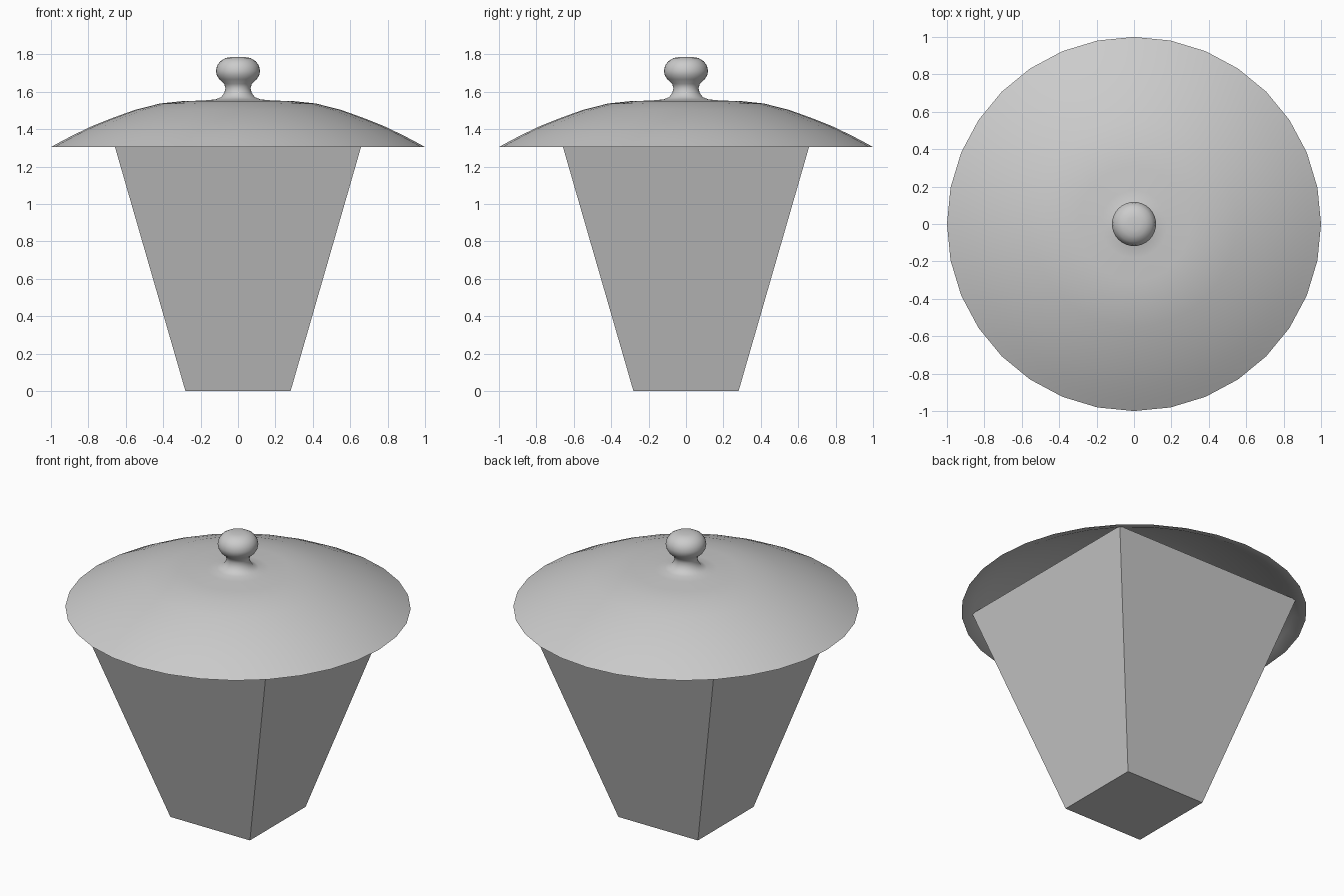
import bpy, bmesh
from math import radians
from mathutils import Matrix, Vector

cube = bpy.data.objects.get("Cube")
if cube:
    bpy.data.objects.remove(cube, do_unlink=True)

# One plain grey throughout
grey = bpy.data.materials.new("plain_grey")
grey.use_nodes = True
COLOUR = (0.6, 0.6, 0.6, 1)
grey.diffuse_color = COLOUR
grey.node_tree.nodes["Principled BSDF"].inputs["Base Color"].default_value = COLOUR


def finish(name, bm, angle):
    """Turn a bmesh into a named object with smooth shading below the angle."""
    bmesh.ops.recalc_face_normals(bm, faces=bm.faces)
    mesh = bpy.data.meshes.new(name)
    bm.to_mesh(mesh)
    bm.free()
    mesh.materials.append(grey)
    obj = bpy.data.objects.new(name, mesh)
    bpy.context.collection.objects.link(obj)
    bpy.ops.object.select_all(action="DESELECT")
    obj.select_set(True)
    bpy.context.view_layer.objects.active = obj
    bpy.ops.object.shade_smooth_by_angle(angle=radians(angle))
    return obj


def lathe(name, profile, sides=32):
    """Spin a (radius, height) profile around the z axis."""
    bm = bmesh.new()
    verts = [bm.verts.new((r, 0, z)) for r, z in profile]
    edges = [bm.edges.new(pair) for pair in zip(verts, verts[1:])]
    bmesh.ops.spin(bm, geom=verts + edges, cent=(0, 0, 0), axis=(0, 0, 1),
                   angle=radians(360), steps=sides, use_duplicate=False)
    bmesh.ops.remove_doubles(bm, verts=bm.verts, dist=0.0005)
    return finish(name, bm, 60)


# Tapered square body, its top tucked just under the lid
BASE, TOP, HEIGHT = 0.281, 0.665, 1.33
bm = bmesh.new()
bmesh.ops.create_cube(bm, size=2, matrix=Matrix.Translation((0, 0, 1)))
for v in bm.verts:
    half = TOP if v.co.z > 1 else BASE
    v.co = Vector((v.co.x * half, v.co.y * half, v.co.z * HEIGHT / 2))
finish("tapered_body", bm, 30)

# Thin domed lid: hollow underside, rim, then the outer dome
dome = [(1, 1.305), (0.94, 1.338), (0.87, 1.374), (0.78, 1.417), (0.68, 1.457),
        (0.55, 1.504), (0.415, 1.538), (0.3, 1.55)]
inside = [(r - 0.012, max(z - 0.01, 1.305)) for r, z in dome]
flare = [(0.18, 1.554), (0.12, 1.56), (0.09, 1.572), (0.073, 1.595)]
neck = [(0.067, 1.62), (0.074, 1.643)]
knob = [(0.1, 1.667), (0.114, 1.69), (0.118, 1.712), (0.112, 1.74),
        (0.095, 1.764), (0.066, 1.781), (0.035, 1.786), (0, 1.787)]
lathe("lid_with_knob", [(0, 1.545)] + inside[::-1] + dome + flare + neck + knob)
